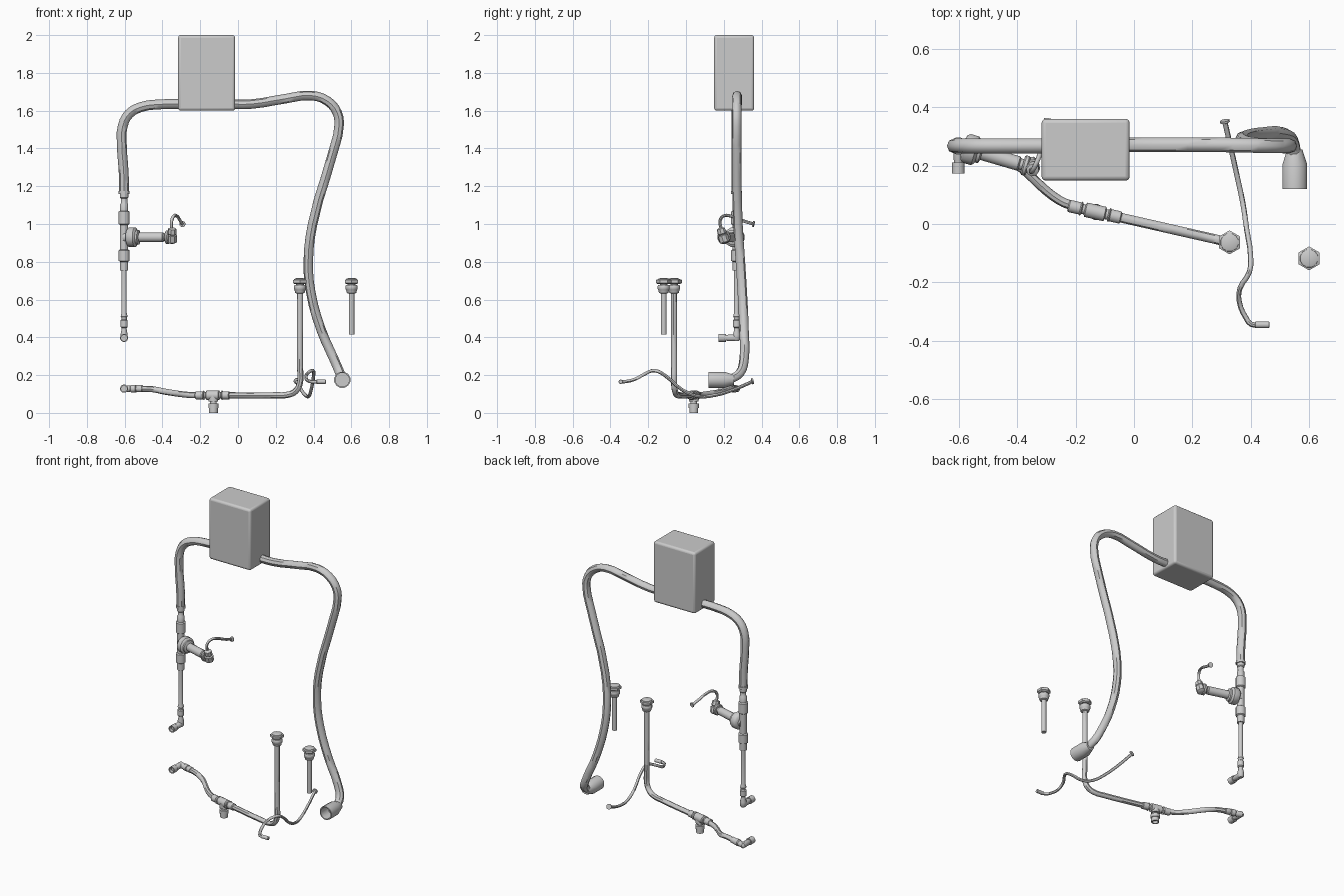
import bpy, bmesh, math
from mathutils import Vector


def finish(ob, angle=38):
    bpy.ops.object.select_all(action='DESELECT')
    ob.select_set(True)
    bpy.context.view_layer.objects.active = ob
    bpy.ops.object.shade_smooth_by_angle(angle=math.radians(angle))
    return ob


def hose(name, pts, r, res=3):
    """Round tube following a smooth path."""
    cu = bpy.data.curves.new(name, 'CURVE')
    cu.dimensions = '3D'
    cu.bevel_depth = r
    cu.bevel_resolution = 2
    cu.use_fill_caps = True
    cu.resolution_u = res
    sp = cu.splines.new('BEZIER')
    sp.bezier_points.add(len(pts) - 1)
    for bp, p in zip(sp.bezier_points, pts):
        bp.co = p
        bp.handle_left_type = bp.handle_right_type = 'AUTO'
    ob = bpy.data.objects.new(name, cu)
    bpy.context.collection.objects.link(ob)
    bpy.ops.object.select_all(action='DESELECT')
    ob.select_set(True)
    bpy.context.view_layer.objects.active = ob
    bpy.ops.object.convert(target='MESH')
    return finish(bpy.context.view_layer.objects.active, 45)


def turned(name, origin, axis, profile, sides=12):
    """Turned part: profile is (distance along axis, radius)."""
    o = Vector(origin)
    q = Vector(axis).normalized().to_track_quat('Z', 'Y')
    bm = bmesh.new()
    rings = []
    for d, r in profile:
        rings.append([bm.verts.new(o + q @ Vector((
            r * math.cos(2 * math.pi * (i + .5) / sides),
            r * math.sin(2 * math.pi * (i + .5) / sides), d))) for i in range(sides)])
    for a, b in zip(rings, rings[1:]):
        for i in range(sides):
            j = (i + 1) % sides
            bm.faces.new((a[i], a[j], b[j], b[i]))
    bm.faces.new(rings[0][::-1])
    bm.faces.new(rings[-1])
    bmesh.ops.recalc_face_normals(bm, faces=bm.faces)
    me = bpy.data.meshes.new(name)
    bm.to_mesh(me)
    bm.free()
    ob = bpy.data.objects.new(name, me)
    bpy.context.collection.objects.link(ob)
    return finish(ob)


def nut(a, b, r, c=.005):
    """Profile of a collar with chamfered rims."""
    return [(a, r - c), (a + c, r), (b - c, r), (b, r - c)]


# Wall box with rounded edges
bpy.ops.mesh.primitive_cube_add(size=1, location=(-.166, .255, 1.8))
box = bpy.context.object
box.name = "pump_box"
box.scale = (.302, .212, .4)
bpy.ops.object.transform_apply(location=False, rotation=False, scale=True)
bev = box.modifiers.new("bevel", 'BEVEL')
bev.width, bev.segments = .014, 3
finish(box)

# Large hoses leaving the box
Y = .268
hose("left_hose", [(-.28, Y, 1.635), (-.42, Y, 1.633), (-.51, Y, 1.62), (-.575, Y, 1.585),
                   (-.61, Y, 1.52), (-.615, Y, 1.42), (-.605, Y, 1.27), (-.603, Y, 1.17)], .026)
hose("right_hose", [(-.05, .272, 1.635), (.07, .272, 1.635), (.25, .272, 1.663), (.39, .27, 1.68),
                    (.475, .268, 1.65), (.525, .268, 1.59), (.535, .268, 1.52), (.5, .268, 1.37),
                    (.395, .275, 1.0), (.372, .288, .8), (.385, .298, .64), (.44, .307, .44),
                    (.51, .307, .28), (.54, .285, .21), (.552, .23, .175)], .025)
turned("right_hose_cuff", (.552, .255, .175), (0, -1, 0),
       [(0, .027), (.05, .044), (.135, .044), (.135, .037), (.06, .037)])

# Left vertical fitting with its pipe
turned("left_riser", (-.603, Y, 0), (0, 0, 1),
       [(.38, .012), (.39, .02), (.415, .02), (.435, .015), (.45, .014), (.455, .02), (.49, .02),
        (.495, .015), (.505, .015), (.51, .019), (.53, .014), (.755, .014), (.755, .022),
        (.8, .022), (.805, .03), (.86, .03), (.865, .022), (.995, .022), (1.0, .03), (1.065, .03),
        (1.07, .022), (1.105, .022), (1.11, .018), (1.135, .018), (1.14, .023), (1.16, .023),
        (1.16, .03), (1.175, .03), (1.175, .02)])

# Matching elbow outlets, upper and lower
for n, z in (("upper", .397), ("lower", .128)):
    turned(n + "_elbow_outlet", (-.603, Y, z), (0, -1, 0),
           [(-.014, .01), (-.008, .018), (.045, .018), (.052, .015), (.057, .015), (.057, .022),
            (.095, .022), (.095, .016), (.075, .016)])

# Side branch of the tee
d = Vector((.96, -.28, 0)).normalized()
t = Vector((-.603, Y, .93))
turned("branch_nut", t, d, [(0, .028), (.015, .028), (.02, .045), (.03, .053), (.06, .053),
                            (.068, .045), (.07, .04), (.08, .04), (.085, .028)])
turned("branch_pipe", t, d, [(.05, .026), (.215, .026), (.22, .02), (.25, .02)])
e = t + d * .262
turned("branch_elbow_nut", e, d, nut(-.032, -.012, .036))
turned("branch_elbow", e + Vector((0, .012, -.03)), (.05, -.3, 1),
       [(0, .018), (.006, .028), (.042, .028), (.046, .02), (.052, .025), (.078, .022), (.084, .01)], 8)
hose("branch_tube", [e + Vector((0, -.008, .045)), e + Vector((0, -.015, .085)),
                     e + Vector((.012, .005, .113)), e + Vector((.03, .05, .11)),
                     e + Vector((.045, .105, .088)), e + Vector((.056, .162, .07))], .0085)
turned("branch_tube_tip", e + Vector((.056, .157, .071)), (.2, 1, -.2), [(0, .009), (.003, .016), (.009, .016)])

# Lower hose from the elbow to the drain tee
turned("lower_elbow_nut", (-.603, Y, .128), (.96, -.26, 0),
       [(-.012, .012), (-.006, .018), (.03, .018), (.035, .015), (.04, .021), (.065, .021),
        (.068, .016), (.073, .019), (.1, .019), (.104, .014)])
hose("lower_hose", [(-.52, .245, .128), (-.45, .222, .125), (-.39, .195, .113), (-.34, .15, .105),
                    (-.29, .105, .098), (-.24, .073, .094), (-.18, .055, .093)], .016)
hub = (-.13, .041, .093)
along = (.97, -.22, 0)
turned("drain_tee", hub, along,
       [(-.098, .018), (-.094, .022), (-.056, .022), (-.052, .026), (-.048, .018), (-.04, .018),
        (-.036, .026), (.03, .026), (.034, .018), (.042, .018), (.046, .026), (.05, .022),
        (.085, .022), (.089, .016)])
turned("drain_outlet", hub, (0, 0, -1),
       [(0, .026), (.032, .026), (.034, .018), (.042, .018), (.044, .028), (.066, .028),
        (.068, .024), (.093, .024), (.093, .017), (.075, .017)])

# Supply pipe and short pipe, with hexagonal caps
px, py = .328, -.063
hose("supply_pipe", [(-.06, .025, .093), (.2, -.034, .093), (.262, -.048, .096), (.305, -.058, .115),
                     (px, py, .16), (px, py, .25), (px, py, .65)], .0165, 4)
sx, sy = .601, -.118
turned("short_pipe", (sx, sy, 0), (0, 0, 1), [(.415, .015), (.65, .015)])
for n, x, y in (("supply", px, py), ("short", sx, sy)):
    turned(n + "_pipe_collar", (x, y, 0), (0, 0, 1),
           [(.632, .018), (.636, .026), (.652, .03), (.656, .033), (.672, .033), (.676, .03),
            (.678, .021), (.69, .021)])
    turned(n + "_pipe_hex_nut", (x, y, 0), (0, 0, 1),
           [(.683, .034), (.688, .041), (.703, .041), (.706, .036)], 6)
    turned(n + "_pipe_dome", (x, y, 0), (0, 0, 1), [(.7, .033), (.709, .031), (.713, .02)])

# Thin loose tube with its end fittings
hose("thin_tube", [(.312, .35, .165), (.335, .25, .122), (.357, .15, .093), (.374, .07, .087),
                   (.387, -.02, .122), (.4, -.11, .197), (.396, -.165, .224), (.364, -.22, .205),
                   (.362, -.27, .178), (.383, -.32, .166), (.402, -.344, .165), (.43, -.346, .165)], .009)
turned("thin_tube_plug", (.415, -.346, .165), (1, 0, 0), nut(0, .05, .0115, .002))
turned("thin_tube_tip", (.313, .346, .166), (-.2, 1, .3), [(0, .009), (.003, .017), (.01, .017)])
